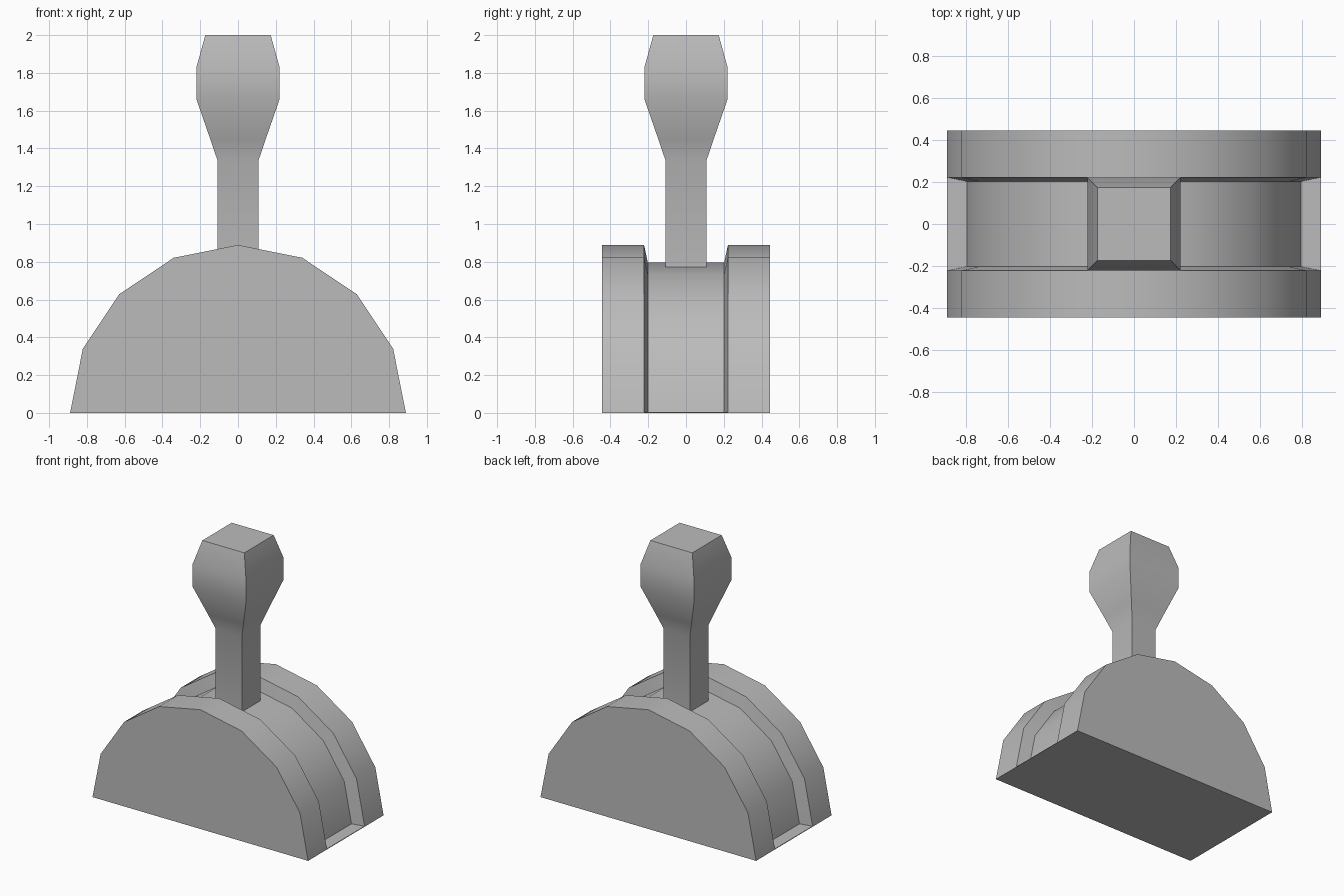
import bpy, bmesh, math

if "Cube" in bpy.data.objects:
    bpy.data.objects.remove(bpy.data.objects["Cube"])

grey = bpy.data.materials.new("plain grey")
grey.diffuse_color = (0.5, 0.5, 0.5, 1)
grey.use_nodes = True
grey.node_tree.nodes["Principled BSDF"].inputs["Base Color"].default_value = grey.diffuse_color


def make_object(name, bm, smooth=True):
    bmesh.ops.recalc_face_normals(bm, faces=bm.faces)
    mesh = bpy.data.meshes.new(name)
    bm.to_mesh(mesh)
    bm.free()
    mesh.materials.append(grey)
    obj = bpy.data.objects.new(name, mesh)
    bpy.context.collection.objects.link(obj)
    if smooth:
        bpy.ops.object.select_all(action='DESELECT')
        obj.select_set(True)
        bpy.context.view_layer.objects.active = obj
        bpy.ops.object.shade_smooth_by_angle(angle=math.radians(35))
    return obj


def loft(bm, rings, closed):
    """Join rings of points with quads and cap both ends."""
    loops = [[bm.verts.new(p) for p in ring] for ring in rings]
    n = len(loops[0])
    for a, b in zip(loops, loops[1:]):
        for i in range(n if closed else n - 1):
            j = (i + 1) % n
            bm.faces.new((a[i], a[j], b[j], b[i]))
    bm.faces.new(loops[0])
    bm.faces.new(loops[-1][::-1])
    return loops


# Half-drum base with a wide channel round the middle
OUTER, INNER, DEPTH, LIP = 0.889, 0.795, 0.444, 0.222
sections = [(-DEPTH, OUTER), (-LIP, OUTER), (-0.202, INNER),
            (0.202, INNER), (LIP, OUTER), (DEPTH, OUTER)]
angles = [math.pi * i / 8 for i in range(9)]
bm = bmesh.new()
loops = loft(bm, [[(r * math.cos(a), y, r * math.sin(a)) for a in angles]
                  for y, r in sections], closed=False)
# flat rectangular underside
bm.faces.new((loops[0][0], loops[0][-1], loops[-1][-1], loops[-1][0]))
make_object("drum_base", bm)

# Thin ledges at the foot of the channel, one on each side
bm = bmesh.new()
for side in (-1, 1):
    x0, x1 = side * (INNER - 0.02), side * (OUTER - 0.001)
    loft(bm, [[(x0, -LIP, z), (x1, -LIP, z), (x1, LIP, z), (x0, LIP, z)]
              for z in (0.001, 0.004)], closed=True)
make_object("channel_ledges", bm, smooth=False)

# Square lever with a swollen grip
profile = [(0.108, 0.67), (0.108, 1.335), (0.147, 1.45),
           (0.22, 1.66), (0.22, 1.83), (0.173, 2.0)]
bm = bmesh.new()
loft(bm, [[(-w, -w, z), (w, -w, z), (w, w, z), (-w, w, z)]
          for w, z in profile], closed=True)
make_object("lever", bm)
